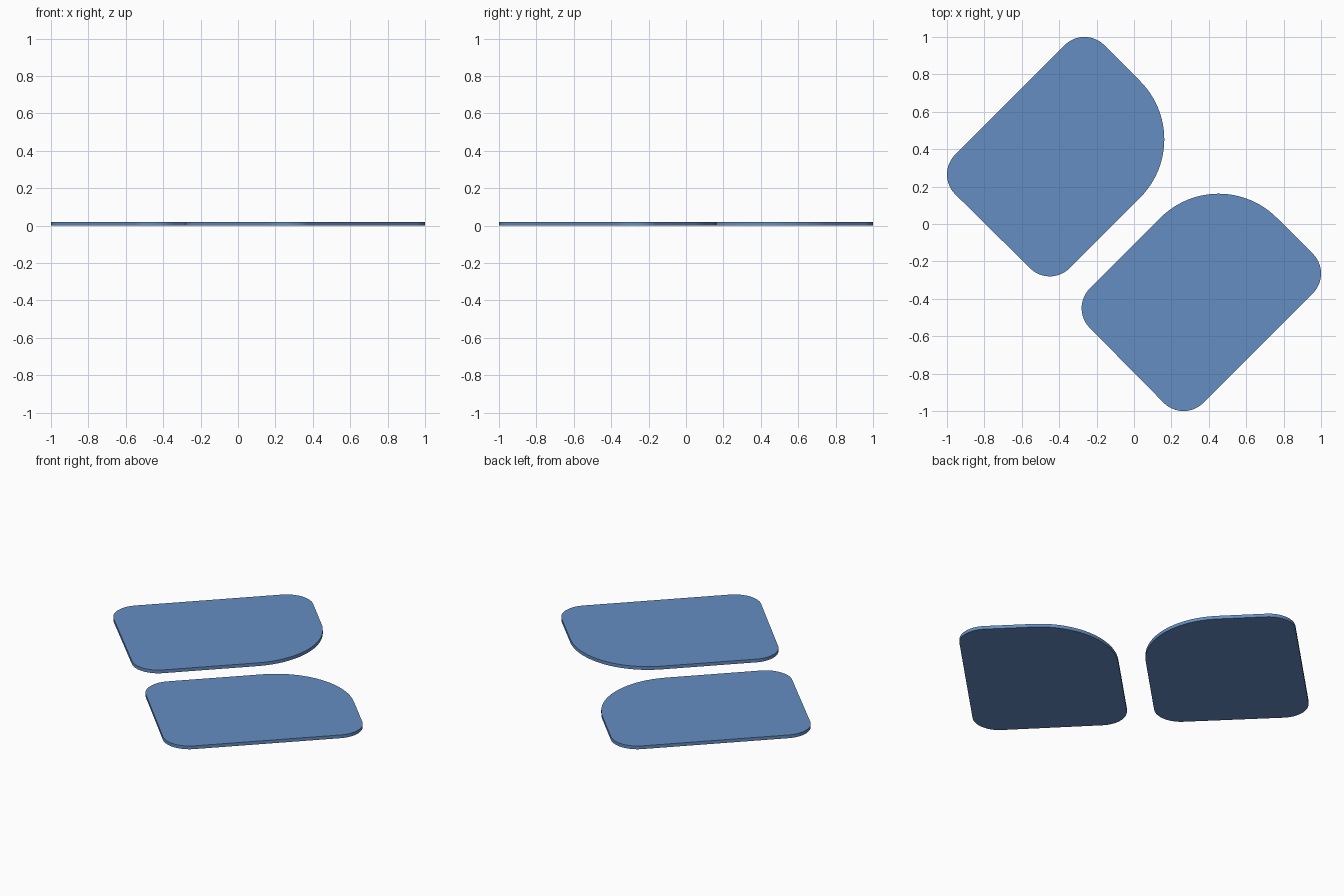
import bpy, bmesh
from math import radians, sin, cos

if "Cube" in bpy.data.objects:
    bpy.data.objects.remove(bpy.data.objects["Cube"])

THICK = 0.02
# Rounded corners, counter-clockwise: centre x, centre y, radius, start angle
CORNERS = [(-0.278, 0.4525, 0.44, -45),   # large rounded inner corner
           (-0.265, 0.85, 0.15, 45),
           (-0.85, 0.265, 0.15, 135),
           (-0.45, -0.13, 0.15, 225)]
STEPS = 24


def outline():
    pts = []
    for cx, cy, r, start in CORNERS:
        for i in range(STEPS + 1):
            a = radians(start + 90 * i / STEPS)
            pts.append((cx + r * cos(a), cy + r * sin(a)))
    return pts


def plate(name, mirrored):
    pts = outline()
    if mirrored:  # reflect across the diagonal y = x
        pts = [(y, x) for x, y in reversed(pts)]
    bm = bmesh.new()
    face = bm.faces.new([bm.verts.new((x, y, 0)) for x, y in pts])
    top = bmesh.ops.extrude_face_region(bm, geom=[face], use_keep_orig=True)
    verts = [v for v in top["geom"] if isinstance(v, bmesh.types.BMVert)]
    bmesh.ops.translate(bm, verts=verts, vec=(0, 0, THICK))
    bmesh.ops.recalc_face_normals(bm, faces=bm.faces)
    mesh = bpy.data.meshes.new(name)
    bm.to_mesh(mesh)
    bm.free()
    obj = bpy.data.objects.new(name, mesh)
    bpy.context.collection.objects.link(obj)
    mat = bpy.data.materials.get("blue") or bpy.data.materials.new("blue")
    mat.diffuse_color = (0.13, 0.27, 0.54, 1)
    mat.use_nodes = True
    mat.node_tree.nodes["Principled BSDF"].inputs["Base Color"].default_value = mat.diffuse_color
    mesh.materials.append(mat)
    # smooth rims, sharp top and bottom edges
    bpy.ops.object.select_all(action='DESELECT')
    obj.select_set(True)
    bpy.context.view_layer.objects.active = obj
    bpy.ops.object.shade_smooth_by_angle(angle=radians(30))


# Two matching rounded plates
plate("left_plate", False)
plate("right_plate", True)
